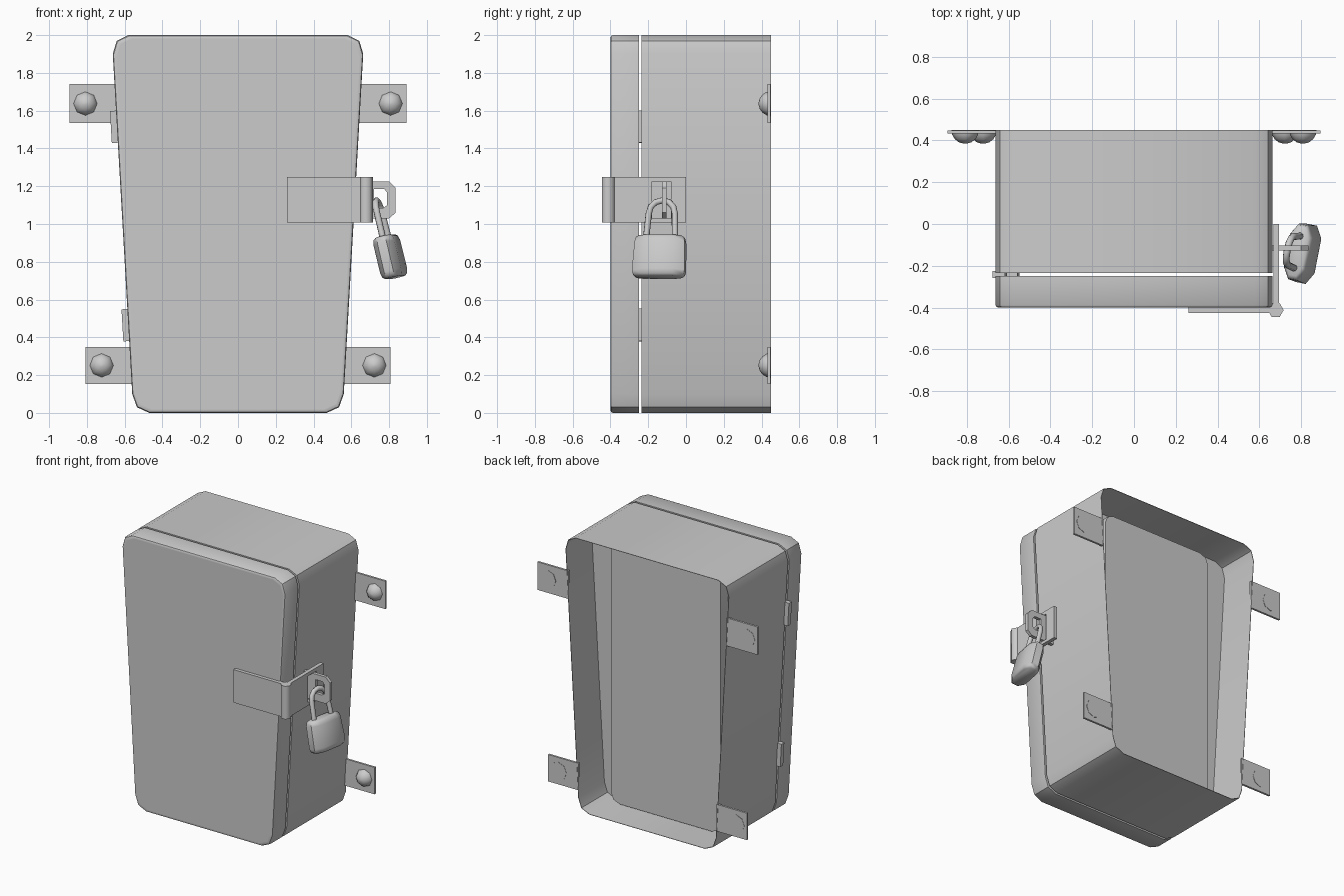
import bpy, bmesh, math
from mathutils import Matrix

if "Cube" in bpy.data.objects:
    bpy.data.objects.remove(bpy.data.objects["Cube"])


def finish(name, bm, angle=35, mat=None):
    if mat:
        bm.transform(mat)
    bmesh.ops.recalc_face_normals(bm, faces=bm.faces)
    me = bpy.data.meshes.new(name)
    bm.to_mesh(me)
    bm.free()
    ob = bpy.data.objects.new(name, me)
    bpy.context.collection.objects.link(ob)
    bpy.ops.object.select_all(action='DESELECT')
    ob.select_set(True)
    bpy.context.view_layer.objects.active = ob
    bpy.ops.object.shade_smooth_by_angle(angle=math.radians(angle))
    return ob


def bridge(bm, a, b):
    n = len(a)
    for i in range(n):
        bm.faces.new((a[i], a[(i + 1) % n], b[(i + 1) % n], b[i]))


def loft(name, rings, angle=35, mat=None):
    bm = bmesh.new()
    loops = [[bm.verts.new(p) for p in r] for r in rings]
    for a, b in zip(loops, loops[1:]):
        bridge(bm, a, b)
    bm.faces.new(loops[0])
    bm.faces.new(loops[-1])
    return finish(name, bm, angle, mat)


def box(name, lo, hi, mat=None):
    bm = bmesh.new()
    bmesh.ops.create_cube(bm, size=1)
    for v in bm.verts:
        v.co = [lo[i] + (v.co[i] + .5) * (hi[i] - lo[i]) for i in range(3)]
    return finish(name, bm, 40, mat)


def holed_plate(name, outer, inner, to3d):
    """Plate with a hole; both loops have equal point counts."""
    bm = bmesh.new()
    oa, ob, ia, ib = [[bm.verts.new(to3d(p, s)) for p in loop]
                      for loop, s in ((outer, 0), (outer, 1), (inner, 0), (inner, 1))]
    for a, b in ((oa, ob), (ob, ib), (ib, ia), (ia, oa)):
        bridge(bm, a, b)
    return finish(name, bm, 30)


# tapered outline with clipped corners
half = [(.47, 0), (.535, .03), (.56, .1), (.663, 1.9), (.642, 1.97), (.58, 2)]
outline = half + [(-x, z) for x, z in reversed(half)]


def ring(y, inset=0):
    return [(x * (1 - inset / .62), y, 1 + (z - 1) * (1 - inset)) for x, z in outline]


# case, open at the back, with a back plate and a raised straight-sided panel inside
loft("case", [ring(-.235), ring(.45), ring(.45, .003), ring(.15, .003)])
w, z0, z1, c = .445, .02, 1.95, .07
panel = [(w - c, z0), (w - .02, z0 + .02), (w, z0 + c), (w, z1 - c), (w - .02, z1 - .02), (w - c, z1)]
panel += [(-x, z) for x, z in reversed(panel)]
loft("inner_panel", [[(x, y, z) for x, z in panel] for y in (.14, .235)])

# lid with a softened front edge
loft("lid", [ring(-.25), ring(-.388), ring(-.396, .004), ring(-.4, .013), ring(-.4, .02)])

# hinges on the left, leaning with the wall
lean = math.atan(.103 / 1.8)
for i, (x, z) in enumerate(((-.643, 1.515), (-.582, .465))):
    m = Matrix.Translation((x, -.242, z)) @ Matrix.Rotation(-lean, 4, 'Y')
    box(f"hinge_{i}", (-.03, -.017, -.085), (.03, .017, .085), m)

# wall brackets with domed bolts
for s in (-1, 1):
    for x0, x1, z0, z1, cx in ((.64, .893, 1.535, 1.74, .808), (.56, .807, .153, .35, .722)):
        xs = sorted((s * x0, s * x1))
        box("bracket", (xs[0], .432, z0), (xs[1], .447, z1))
        rings = []
        for k in range(5):
            a = math.radians(k * 21)
            rings.append([(s * cx + .066 * math.cos(a) * math.cos(t * math.pi / 4),
                           .45 - .066 * math.sin(a),
                           (z0 + z1) / 2 + .066 * math.cos(a) * math.sin(t * math.pi / 4))
                          for t in range(8)])
        loft("bolt", rings, 60)

# hasp: front leaf, hexagonal knuckle, slotted side leaf
box("hasp_front_leaf", (.26, -.425, 1.008), (.65, -.395, 1.25))
hexagon = [(.678 + .038 * math.cos(k * math.pi / 3),
            -.412 + .038 * math.sin(k * math.pi / 3)) for k in range(6)]
loft("hasp_knuckle", [[(x, y, z) for x, y in hexagon] for z in (1.008, 1.25)], 65)
holed_plate("hasp_side_leaf",
            [(-.41, 1.008), (0, 1.008), (0, 1.25), (-.41, 1.25)],
            [(-.18, 1.03), (-.08, 1.03), (-.08, 1.225), (-.18, 1.225)],
            lambda p, s: (.667 + .028 * s, p[0], p[1]))

# staple through the slot
holed_plate("staple",
            [(.61, 1.03), (.8, 1.03), (.835, 1.06), (.835, 1.19), (.8, 1.225), (.61, 1.225)],
            [(.72, 1.085), (.77, 1.085), (.79, 1.1), (.79, 1.165), (.775, 1.185), (.72, 1.185)],
            lambda p, s: (p[0], -.127 + .024 * s, p[1]))

# padlock, hanging tilted; local origin is the top of the shackle
hang = (Matrix.Translation((.733, -.125, 1.125)) @ Matrix.Rotation(math.radians(-11), 4, 'Z')
        @ Matrix.Rotation(math.radians(-14), 4, 'Y'))
plan = [(.058, .085), (.025, .142), (-.025, .142), (-.058, .085)]
plan += [(x, -y) for x, y in reversed(plan)]
loft("padlock_body", [[(x * f, y * g, z) for x, y in plan] for z, f, g in
                      ((-.195, .7, .8), (-.205, .9, .91), (-.23, 1, .95),
                       (-.385, 1, 1), (-.41, .9, .95), (-.42, .7, .84))], 45, hang)

R, r = .07, .017
path = [(-.08, -.24, 0)]
path += [(-R * math.cos(k * math.pi / 6), -R + R * math.sin(k * math.pi / 6), k * 30) for k in range(7)]
path += [(.08, -.24, 180)]
rings = []
for y, z, a in path:
    a = math.radians(a)
    # the section's radial axis turns with the arc
    rings.append([(r * math.sin(t * math.pi / 4),
                   y - r * math.cos(t * math.pi / 4) * math.cos(a),
                   z + r * math.cos(t * math.pi / 4) * math.sin(a)) for t in range(8)])
loft("padlock_shackle", rings, 50, hang)
